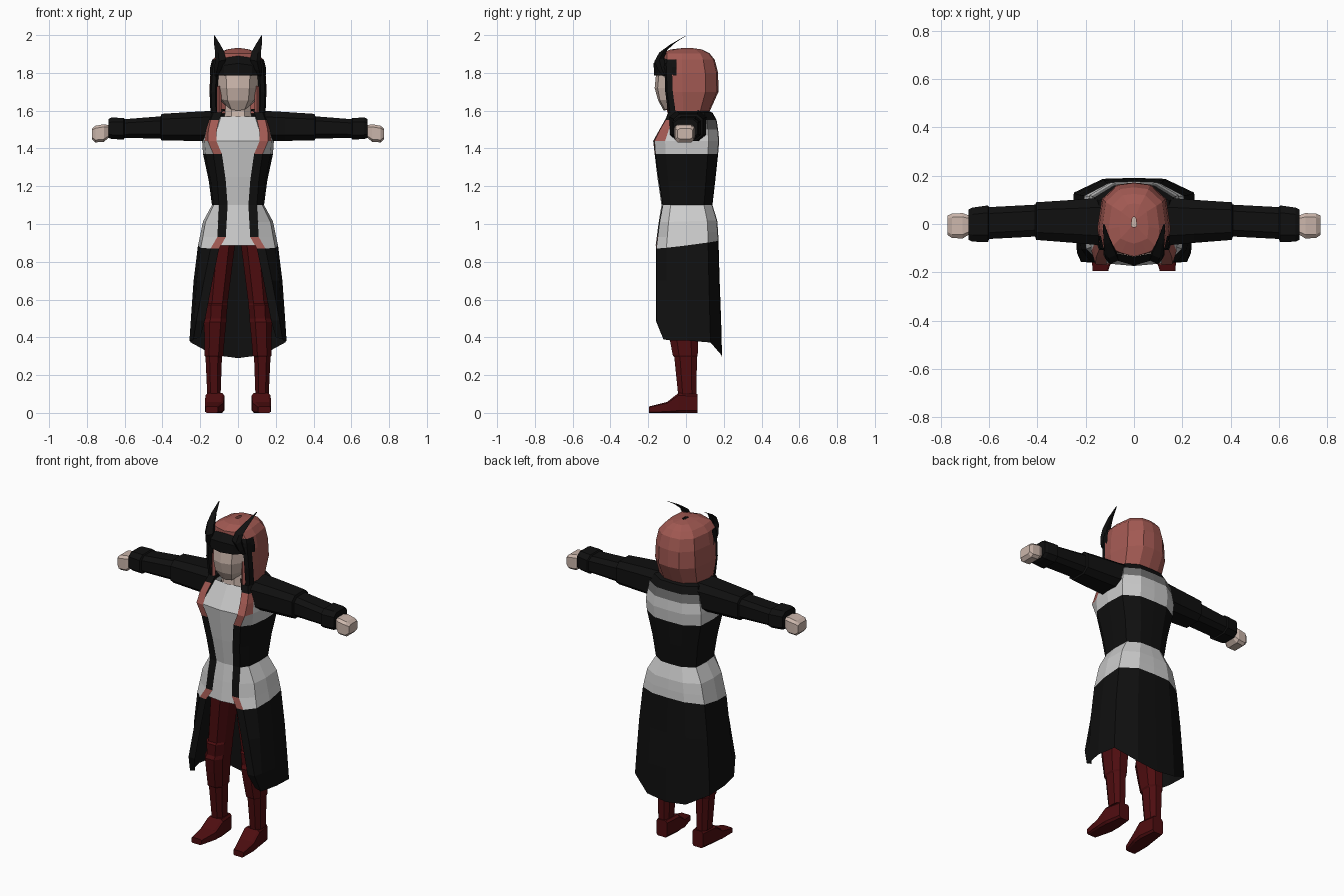
import bpy, bmesh

def mat(name, r, g, b):
    m = bpy.data.materials.new(name)
    m.diffuse_color = (r, g, b, 1)
    return m

BLACK = mat("black_cloth", .005, .005, .005)
WHITE = mat("white_cloth", .72, .72, .72)
GREY = mat("shade_cloth", .16, .16, .16)
PINK = mat("dusty_red", .36, .10, .085)
RED = mat("dark_red", .075, .004, .005)
SKIN = mat("skin", .60, .47, .41)

def loft(name, rings, mats, pick=None, closed=False, mirror=True):
    """Skin rings (listed top-down, front to back); pick(i, j) chooses a material slot."""
    bm = bmesh.new()
    vs = [[bm.verts.new(p) for p in r] for r in rings]
    n = len(rings[0])
    for i in range(len(rings) - 1):
        for j in range(n if closed else n - 1):
            k = (j + 1) % n
            f = bm.faces.new((vs[i][j], vs[i+1][j], vs[i+1][k], vs[i][k]))
            f.material_index = pick(i, j) if pick else 0
    if closed:
        bm.faces.new(vs[0])
        bm.faces.new(vs[-1])
        bmesh.ops.recalc_face_normals(bm, faces=bm.faces)
    me = bpy.data.meshes.new(name)
    bm.to_mesh(me)
    bm.free()
    for m in mats:
        me.materials.append(m)
    ob = bpy.data.objects.new(name, me)
    bpy.context.collection.objects.link(ob)
    if mirror:
        ob.modifiers.new("mirror", 'MIRROR').use_clip = True
    return ob

def octagon(a0, a1, b0, b1, c=.25):
    da, db = (a1 - a0) * c, (b1 - b0) * c
    return [(a0+da, b0), (a1-da, b0), (a1, b0+db), (a1, b1-db),
            (a1-da, b1), (a0+da, b1), (a0, b1-db), (a0, b0+db)]

def along(axis, stations, c=.25):
    """Octagon rings along x, y or z."""
    out = []
    for t, *box in stations:
        o = octagon(*box, c)
        out.append([(t, a, b) if axis == 'x' else (a, t, b) if axis == 'y' else (a, b, t) for a, b in o])
    return out

# Long open coat: z front, z back, opening, half width, front y, back y
coat = [(1.61, 1.605, .07, .10, -.075, .10), (1.59, 1.59, .085, .15, -.095, .14),
        (1.55, 1.55, .10, .17, -.11, .162), (1.50, 1.50, .112, .18, -.14, .17),
        (1.44, 1.44, .115, .19, -.17, .176), (1.37, 1.37, .085, .185, -.165, .17),
        (1.23, 1.23, .065, .155, -.145, .155), (1.10, 1.10, .055, .138, -.125, .14),
        (1.01, 1.02, .06, .185, -.142, .165), (.93, .96, .065, .20, -.152, .17),
        (.87, .91, .10, .212, -.16, .172), (.70, .70, .135, .235, -.16, .178),
        (.49, .49, .175, .25, -.16, .186), (.40, .29, .20, .257, -.122, .191)]
rings = []
for i, (zf, zb, fx, w, yf, yb) in enumerate(coat):
    xs = [fx, min(fx + .045, w * .92), w * .93, w, w * .97, w * .5, 0]
    ys = [yf, yf * .98, yf * .65, 0, yb * .68, yb * .98, yb]
    ts = [0, .1, .15, .15, .25, .85, 1] if i == 13 else [0, 0, .1, .4, .8, 1, 1]
    rings.append([(x, y, zf + (zb - zf) * t) for x, y, t in zip(xs, ys, ts)])

def coat_colour(i, j):
    if i >= 10 or 5 <= i <= 6 or i < 2:
        return 0
    if i >= 7:
        return (3 if i == 9 else 0) if j == 0 else 1
    if j < 2 and not (i == 4 and j == 1):
        return 3
    return 2 if i == 2 else 1
loft("coat", rings, [BLACK, WHITE, GREY, PINK], coat_colour)

# Inner shirt under the coat
loft("shirt", [[(0, yf - .006, z), (fx + .02, yf + .006, z), (w * .85, yf * .55, z),
                (w * .88, yb * .55, z), (0, yb - .015, z)]
               for z, fx, w, yf, yb in [(1.57, .07, .11, -.095, .11), (1.44, .11, .18, -.168, .165),
                                        (1.25, .07, .15, -.146, .15), (1.10, .055, .13, -.124, .13),
                                        (1.0, .06, .17, -.14, .15), (.885, .075, .18, -.155, .155)]], [WHITE])

# Sleeves with cuff, and fists
loft("sleeve", along('x', [(.12, -.09, .11, 1.44, 1.60), (.25, -.078, .10, 1.44, 1.593),
                           (.405, -.066, .09, 1.443, 1.583), (.41, -.052, .08, 1.453, 1.57),
                           (.60, -.062, .07, 1.455, 1.555), (.605, -.075, .077, 1.447, 1.562),
                           (.67, -.073, .068, 1.45, 1.563), (.685, -.066, .06, 1.456, 1.556)], .2),
     [BLACK], closed=True)
loft("hand", along('x', [(.67, -.035, .03, 1.47, 1.52), (.71, -.06, .045, 1.435, 1.528),
                         (.755, -.058, .043, 1.432, 1.52), (.773, -.045, .035, 1.45, 1.505)], .15),
     [SKIN], closed=True)

# Legs with knee and shin guards, then splayed shoes
loft("leg", along('z', [(.92, .012, .14, -.10, .09), (.58, .055, .165, -.085, .072),
                        (.57, .055, .172, -.095, .075), (.50, .062, .172, -.09, .07),
                        (.48, .062, .18, -.10, .066), (.40, .07, .178, -.088, .064),
                        (.305, .078, .178, -.07, .062), (.295, .085, .172, -.062, .058),
                        (.10, .092, .163, -.042, .055)]), [RED], closed=True)
loft("shoe", along('y', [(.06, .085, .155, 0, .10), (-.04, .072, .172, 0, .105),
                         (-.10, .078, .176, 0, .058), (-.195, .107, .172, 0, .034)], .12),
     [RED], closed=True)

# Head: neck, faceted face
loft("neck", along('z', [(1.68, -.06, .06, -.08, .05), (1.53, -.075, .075, -.095, .07)]),
     [SKIN], closed=True, mirror=False)
loft("face", [[(0, -.155, 1.83), (.065, -.14, 1.83), (.112, -.08, 1.83), (.11, .02, 1.83)],
              [(0, -.166, 1.72), (.06, -.15, 1.72), (.106, -.08, 1.72), (.11, .02, 1.72)],
              [(0, -.148, 1.655), (.055, -.138, 1.655), (.088, -.08, 1.66), (.1, .02, 1.66)],
              [(0, -.118, 1.60), (.035, -.112, 1.605), (.055, -.06, 1.62), (.06, .02, 1.62)],
              [(0, -.06, 1.615), (.02, -.05, 1.615), (.04, -.03, 1.62), (.04, .02, 1.62)]], [SKIN])

# Hood: open sides and back, then closed crown
hood = [(1.87, .133, -.10, .152), (1.80, .146, -.10, .17), (1.70, .152, -.09, .172),
        (1.585, .142, -.07, .12)]
loft("hood", [[(w * .93, yf, z), (w, yf * .2, z), (w * .88, yb * .6, z), (w * .45, yb * .95, z), (0, yb, z)]
              for z, w, yf, yb in hood], [PINK])
crown = [(1.932, .01, -.01, .03), (1.924, .06, -.06, .085), (1.903, .105, -.10, .125), (1.87, .133, -.10, .152)]
loft("hood_crown", [[(0, yf * 1.35, z), (w * .5, yf * 1.2, z), (w * .93, yf, z), (w, yf * .2, z),
                     (w * .88, yb * .6, z), (w * .45, yb * .95, z), (0, yb, z)]
                    for z, w, yf, yb in crown], [PINK])

# Black brow band, dark hood rim and side locks
loft("brow_band", [[(0, -.135, 1.89), (.07, -.122, 1.88), (.126, -.10, 1.872), (.137, -.05, 1.87)],
                   [(0, -.172, 1.85), (.075, -.15, 1.84), (.132, -.105, 1.83), (.147, -.05, 1.83)],
                   [(0, -.168, 1.785), (.075, -.15, 1.785), (.125, -.10, 1.785), (.149, -.05, 1.785)]], [BLACK])
loft("hood_rim", [[(x0, -.085, z), (x0 + .012, y, z), (x1, y + .01, z), (x1 + .008, y + .04, z)]
                  for z, x0, x1, y in [(1.85, .10, .132, -.115), (1.70, .108, .142, -.11),
                                       (1.59, .105, .138, -.095)]], [BLACK])
loft("side_lock", [[(.088, -.09, z), (.10, -.10, z), (.118, -.085, z)] for z in (1.73, 1.59)], [PINK])

# Curved horns: centre and radius along a path
loft("horn", [[(x + r * a, y + r * b, z + r * c) for a, b, c in
               ((1, 0, 0), (.3, -.9, -.3), (-1, -.3, 0), (-.8, .7, .3), (.4, .9, .3))]
              for x, y, z, r in [(.125, -.002, 1.996, .003), (.112, -.07, 1.955, .015), (.098, -.12, 1.915, .024),
                                 (.092, -.142, 1.87, .028), (.105, -.128, 1.82, .022),
                                 (.115, -.11, 1.785, .012)]], [BLACK], closed=True)
